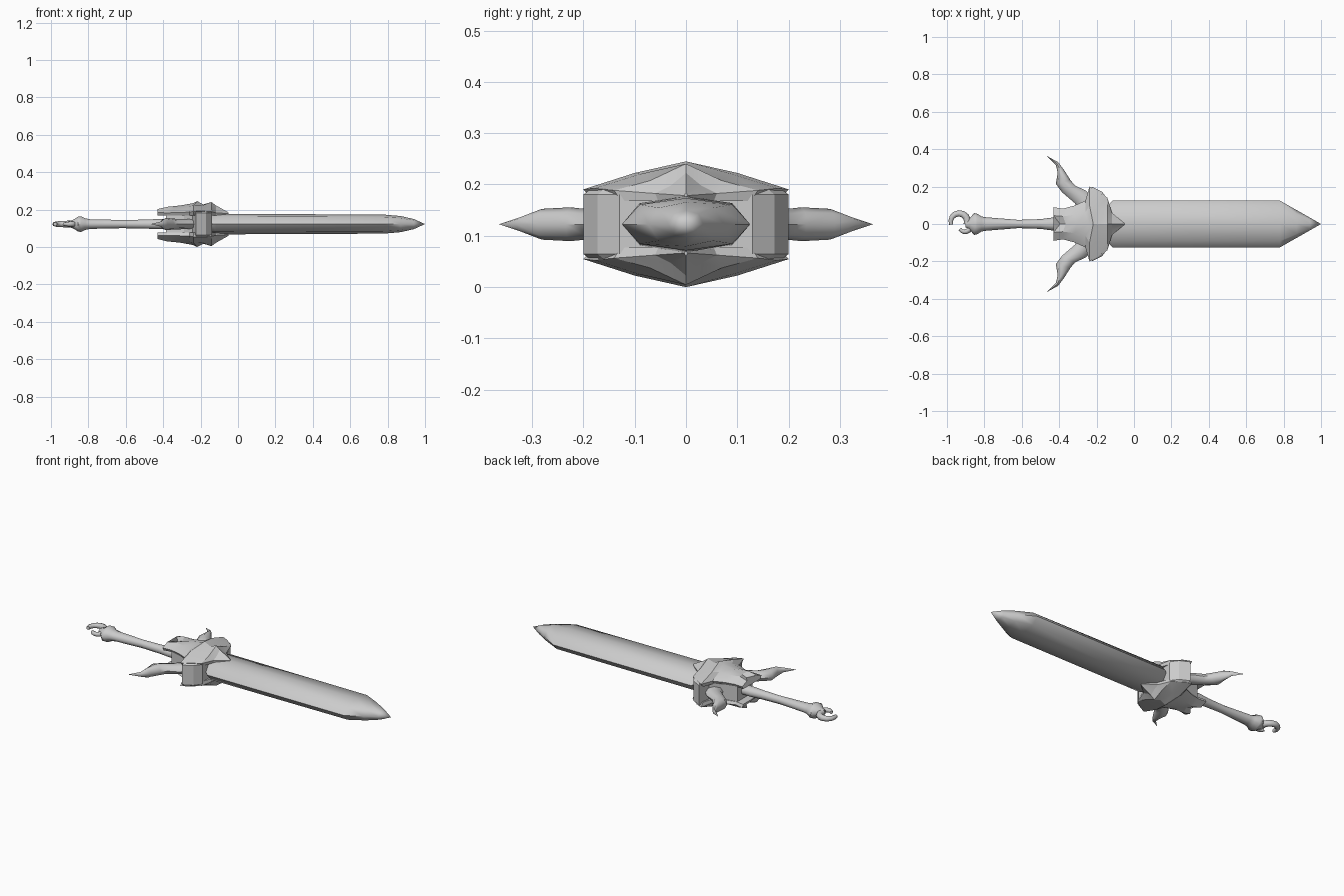
import bpy, bmesh, math
from mathutils import Vector

if "Cube" in bpy.data.objects:
    bpy.data.objects.remove(bpy.data.objects["Cube"])

MID = 0.1225  # height of the sword's centre line

metal = bpy.data.materials.new("grey metal")
metal.diffuse_color = (0.6, 0.6, 0.6, 1)
metal.use_nodes = True
metal.node_tree.nodes["Principled BSDF"].inputs["Base Color"].default_value = metal.diffuse_color


def loft(name, rings, smooth=None, mirror=None):
    """Skin a list of equal-length point rings, cap both ends."""
    bm = bmesh.new()
    loops = [[bm.verts.new(p) for p in ring] for ring in rings]
    n = len(rings[0])
    for a, b in zip(loops, loops[1:]):
        for i in range(n):
            j = (i + 1) % n
            bm.faces.new((a[i], a[j], b[j], b[i]))
    bm.faces.new(loops[0])
    bm.faces.new(loops[-1])
    bmesh.ops.remove_doubles(bm, verts=bm.verts, dist=0.0004)
    bmesh.ops.recalc_face_normals(bm, faces=bm.faces)
    mesh = bpy.data.meshes.new(name)
    bm.to_mesh(mesh)
    bm.free()
    mesh.materials.append(metal)
    if smooth:
        mesh.polygons.foreach_set("use_smooth", [True] * len(mesh.polygons))
        mesh.set_sharp_from_angle(angle=math.radians(smooth))
    obj = bpy.data.objects.new(name, mesh)
    obj.location.z = MID
    bpy.context.collection.objects.link(obj)
    if mirror:
        mod = obj.modifiers.new("mirror", 'MIRROR')
        mod.use_axis = [axis == mirror for axis in "xyz"]
    return obj


def circle(n):
    return [(math.cos(2 * math.pi * i / n), math.sin(2 * math.pi * i / n)) for i in range(n)]


def tube(name, path, n=8, smooth=50):
    """Tapered tube along a path of (x, y, radius) in the flat plane."""
    rings = []
    for i, (x, y, r) in enumerate(path):
        a, b = path[max(i - 1, 0)], path[min(i + 1, len(path) - 1)]
        side = Vector((a[1] - b[1], b[0] - a[0], 0)).normalized()
        rings.append([Vector((x, y, 0)) + side * r * c + Vector((0, 0, r * s)) for c, s in circle(n)])
    return loft(name, rings, smooth)


# Blade: shallow eight-sided section, tapering to a point
section = [(1, 0), (.72, .75), (0, 1), (-.72, .75), (-1, 0), (-.72, -.75), (0, -1), (-.72 * -1, -.75)]
blade = [(-.2, .1, .055), (-.14, .1, .055), (-.115, .125, .055), (.78, .125, .051),
         (.87, .074, .043), (.94, .034, .027), (1, 0, 0)]
loft("blade", [[(x, w * u, h * v) for u, v in section] for x, w, h in blade], smooth=60)

# Grip with flared pommel, turned around the x axis
grip = [(-.90, .018, .018), (-.88, .03, .025), (-.855, .058, .042), (-.84, .056, .044),
        (-.815, .04, .032), (-.79, .036, .027), (-.62, .022, .023), (-.5, .026, .025),
        (-.44, .034, .028), (-.36, .034, .028)]
loft("grip", [[(x, w * c, h * s) for c, s in circle(10)] for x, w, h in grip], smooth=45)

# Two curled claws at the pommel end
def claw(name, cx, cy, radius, start, end, thick):
    path = []
    for i in range(9):
        t = i / 8
        a = math.radians(start + (end - start) * t)
        path.append((cx + radius * math.cos(a), cy + radius * math.sin(a), thick * (1 - .45 * t ** 2)))
    tube(name, path)

claw("long_claw", -.935, .012, .045, -15, 200, .019)
claw("short_claw", -.905, -.012, .03, 60, -150, .016)

# Guard core: vertical prism with angular side blocks, chamfered at top and bottom
half = [(-.14, .13), (-.17, .172), (-.225, .2), (-.242, .13), (-.29, .09), (-.385, .07)]
outline = half + [(x, -y) for x, y in reversed(half)]
loft("guard_core", [[(-.2 + (x + .2) * s, y * s, z) for x, y in outline]
                    for z, s in ((-.07, .92), (-.058, 1), (.058, 1), (.07, .92))])

# Faceted guard plates: x, half width, ridge / middle / edge height, ridge shift
rows = [(-.43, .09, .072, .08, .062, .035), (-.38, .082, .085, .092, .06, .015),
        (-.32, .098, .1, .088, .062, .015), (-.26, .125, .112, .095, .064, .02),
        (-.238, .2, .1225, .1, .068, .02), (-.195, .178, .105, .098, .07, .01),
        (-.142, .14, .118, .085, .066, 0), (-.118, .06, .1, .075, .06, 0),
        (-.05, .003, .062, .06, .056, 0)]
plate = [[(x, -w, e), (x, -w / 2, m), (x + d, 0, r), (x, w / 2, m), (x, w, e),
          (x, w * .9, .045), (x, -w * .9, .045)] for x, w, r, m, e, d in rows]
loft("guard_plate", plate, smooth=18, mirror="z")

# Swept horns: outer edge, inner edge, half thickness
horn = [((-.20, .12), (-.29, .06), .028), ((-.26, .18), (-.315, .11), .027),
        ((-.315, .205), (-.385, .17), .029), ((-.34, .235), (-.418, .215), .033),
        ((-.375, .29), (-.408, .272), .03), ((-.405, .33), (-.417, .315), .014),
        ((-.466, .364), (-.466, .364), 0)]
rings = []
for outer, inner, h in horn:
    o, i = Vector((*outer, 0)), Vector((*inner, 0))
    rings.append([(o + i) / 2 + (o - i) / 2 * c + Vector((0, 0, h * s)) for c, s in circle(8)])
loft("horn", rings, smooth=50, mirror="y")
